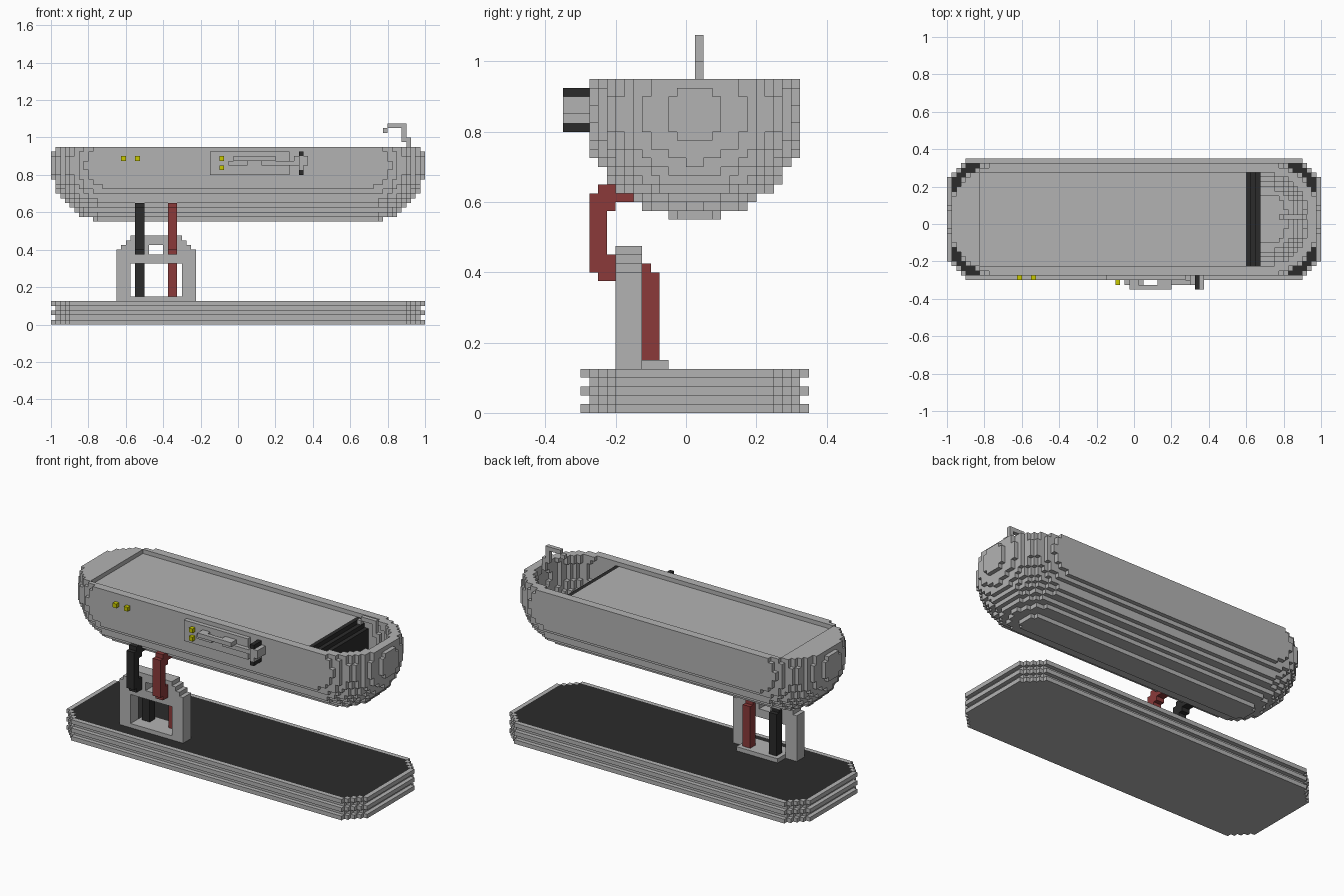
import bpy
import bmesh
import math
from mathutils import Vector

cube = bpy.data.objects.get("Cube")
if cube:
    bpy.data.objects.remove(cube, do_unlink=True)

V = 0.025  # size of one block


def material(name, rgb):
    m = bpy.data.materials.new(name)
    m.use_nodes = True
    col = (*rgb, 1.0)
    m.diffuse_color = col
    m.node_tree.nodes["Principled BSDF"].inputs["Base Color"].default_value = col
    return m


GREY = material("metal grey", (0.45, 0.45, 0.45))
BLACK = material("dark charcoal", (0.024, 0.024, 0.024))
RED = material("dull red", (0.258, 0.042, 0.042))
YELLOW = material("light yellow", (0.58, 0.58, 0.0))


def finish(name, bm, mats):
    mesh = bpy.data.meshes.new(name)
    bm.to_mesh(mesh)
    bm.free()
    for m in mats:
        mesh.materials.append(m)
    ob = bpy.data.objects.new(name, mesh)
    bpy.context.collection.objects.link(ob)
    return ob


def blocks(name, mat, boxes):
    """One object from boxes given as (x0, x1, y0, y1, z0, z1)."""
    bm = bmesh.new()
    for x0, x1, y0, y1, z0, z1 in boxes:
        verts = bmesh.ops.create_cube(bm, size=1)["verts"]
        for v in verts:
            v.co = Vector((x1 if v.co.x > 0 else x0,
                           y1 if v.co.y > 0 else y0,
                           z1 if v.co.z > 0 else z0))
    return finish(name, bm, [mat])


def stepped(name, ranges, inside, is_black):
    """Blocky solid: skin of all grid cells for which inside(i, j, k) holds."""
    cells = {(i, j, k) for i in range(*ranges[0]) for j in range(*ranges[1])
             for k in range(*ranges[2]) if inside(i, j, k)}
    bm = bmesh.new()
    cache = {}

    def vert(p):
        if p not in cache:
            cache[p] = bm.verts.new([c * V for c in p])
        return cache[p]

    for c in cells:
        for ax in range(3):
            for s in (0, 1):
                n = list(c)
                n[ax] += 2 * s - 1
                if tuple(n) in cells:
                    continue
                quad = []
                for a, b in ((0, 0), (1, 0), (1, 1), (0, 1)):
                    p = list(c)
                    p[ax] += s
                    p[(ax + 1) % 3] += a
                    p[(ax + 2) % 3] += b
                    quad.append(vert(tuple(p)))
                f = bm.faces.new(quad if s else quad[::-1])
                f.material_index = int(is_black(c, ax, s))
    # Merge coplanar cells of equal colour
    bmesh.ops.dissolve_limit(bm, angle_limit=0.01, verts=bm.verts[:],
                             edges=bm.edges[:], delimit={'MATERIAL'})
    bmesh.ops.triangulate(bm, faces=[f for f in bm.faces if len(f.verts) > 4])
    return finish(name, bm, [GREY, BLACK])


# Base: grooved slab with stepped corners and a dark top
def base_edge(i, j):
    return min(i + 40, 39 - i), min(j + 12, 13 - j)


def in_base(i, j, k):
    u, w = base_edge(i, j)
    m = k % 2
    return u >= m and w >= m and u + w >= 4 + m


def base_black(c, ax, s):
    u, w = base_edge(c[0], c[1])
    return ax == 2 and s == 1 and c[2] == 4 and u >= 1 and w >= 1 and u + w >= 5


stepped("base", ((-40, 40), (-12, 14), (0, 5)), in_base, base_black)


# Hull: stepped capsule cut flat on top, with sunken deck and open cockpit
def capsule(i, j, k, shrink):
    a = max(abs(i + 0.5) - 28, 0) / (11.9 - shrink)
    b = (j - 0.5) / (12.45 - shrink)
    d = (k + 0.5 - 34) / (11.9 - shrink)
    return a * a + b * b + d * d <= 1


def in_hull(i, j, k):
    if not capsule(i, j, k, 0):
        return False
    mid = abs(j - 0.5) < 10
    if k == 37 and -33 <= i <= 26 and mid:
        return False
    if 24 <= i <= 26 and mid and k > 60 - i:
        return False
    return not (i >= 27 and k >= 25 and capsule(i, j, k, 2))


def hull_black(c, ax, s):
    i, j, k = c
    return (24 <= i <= 26 and abs(j - 0.5) < 10 and 25 <= k <= 36
            and ((ax == 0 and s == 1) or (ax == 2 and s == 1)))


stepped("hull", ((-40, 40), (-11, 13), (22, 38)), in_hull, hull_black)

# Hooked mast at the rear of the cockpit
blocks("mast", GREY, [
    (0.9, 0.925, 0.025, 0.05, 0.925, 1.0),
    (0.875, 0.9, 0.025, 0.05, 0.975, 1.075),
    (0.8, 0.875, 0.025, 0.05, 1.05, 1.075),
    (0.775, 0.8, 0.025, 0.05, 1.025, 1.05)])

# Stand: arch with stepped shoulders, crossbar and foot
arch = [(-0.575, -0.3, -0.2, -0.125, 0.325, 0.375),
        (-0.575, -0.3, -0.2, -0.125, 0.425, 0.475),
        (-0.575, -0.475, -0.2, -0.125, 0.375, 0.425),
        (-0.4, -0.3, -0.2, -0.125, 0.375, 0.425),
        (-0.575, -0.3, -0.2, -0.05, 0.125, 0.15)]
for n in range(3):
    top = 0.4 + n * V
    for x in (-0.65 + n * V, -0.25 - n * V):
        arch.append((x, x + V, -0.2, -0.125, 0.125, top))
blocks("stand_arch", GREY, arch)


# Two cables: hooked upper part in front, straight lower part behind
def cable(name, mat, x):
    parts = [(-0.125, -0.075, 0.15, 0.4), (-0.125, -0.1, 0.4, 0.425),
             (-0.25, -0.2, 0.375, 0.4), (-0.275, -0.2, 0.4, 0.45),
             (-0.275, -0.225, 0.45, 0.575), (-0.275, -0.2, 0.575, 0.6),
             (-0.275, -0.15, 0.6, 0.625), (-0.25, -0.175, 0.625, 0.65)]
    blocks(name, mat, [(x, x + 0.05, *p) for p in parts])


cable("black_cable", BLACK, -0.55)
cable("red_cable", RED, -0.375)

# Side panel with a handle and latch
blocks("side_panel", GREY, [(-0.15, 0.275, -0.3, -0.27, 0.8, 0.925)])
blocks("panel_handle", GREY, [
    (-0.05, 0.05, -0.325, -0.3, 0.85, 0.875),
    (-0.025, 0.025, -0.325, -0.3, 0.875, 0.9),
    (-0.025, 0.2, -0.35, -0.325, 0.875, 0.9),
    (0.125, 0.2, -0.325, -0.3, 0.85, 0.9),
    (0.2, 0.3, -0.325, -0.3, 0.85, 0.875)])
blocks("latch_body", GREY, [
    (0.3, 0.325, -0.325, -0.27, 0.85, 0.9),
    (0.325, 0.35, -0.35, -0.27, 0.825, 0.9),
    (0.35, 0.375, -0.35, -0.27, 0.85, 0.9)])
blocks("latch_fins", BLACK, [
    (0.325, 0.35, -0.35, -0.27, z, z + V) for z in (0.8, 0.9)])

# Small signal lights
blocks("side_lights", YELLOW, [
    (x, x + V, -0.3, -0.27, 0.875, 0.9) for x in (-0.625, -0.55)])
blocks("panel_lights", YELLOW, [
    (-0.1, -0.1 + V, -0.325, -0.295, z, z + V) for z in (0.825, 0.875)])
